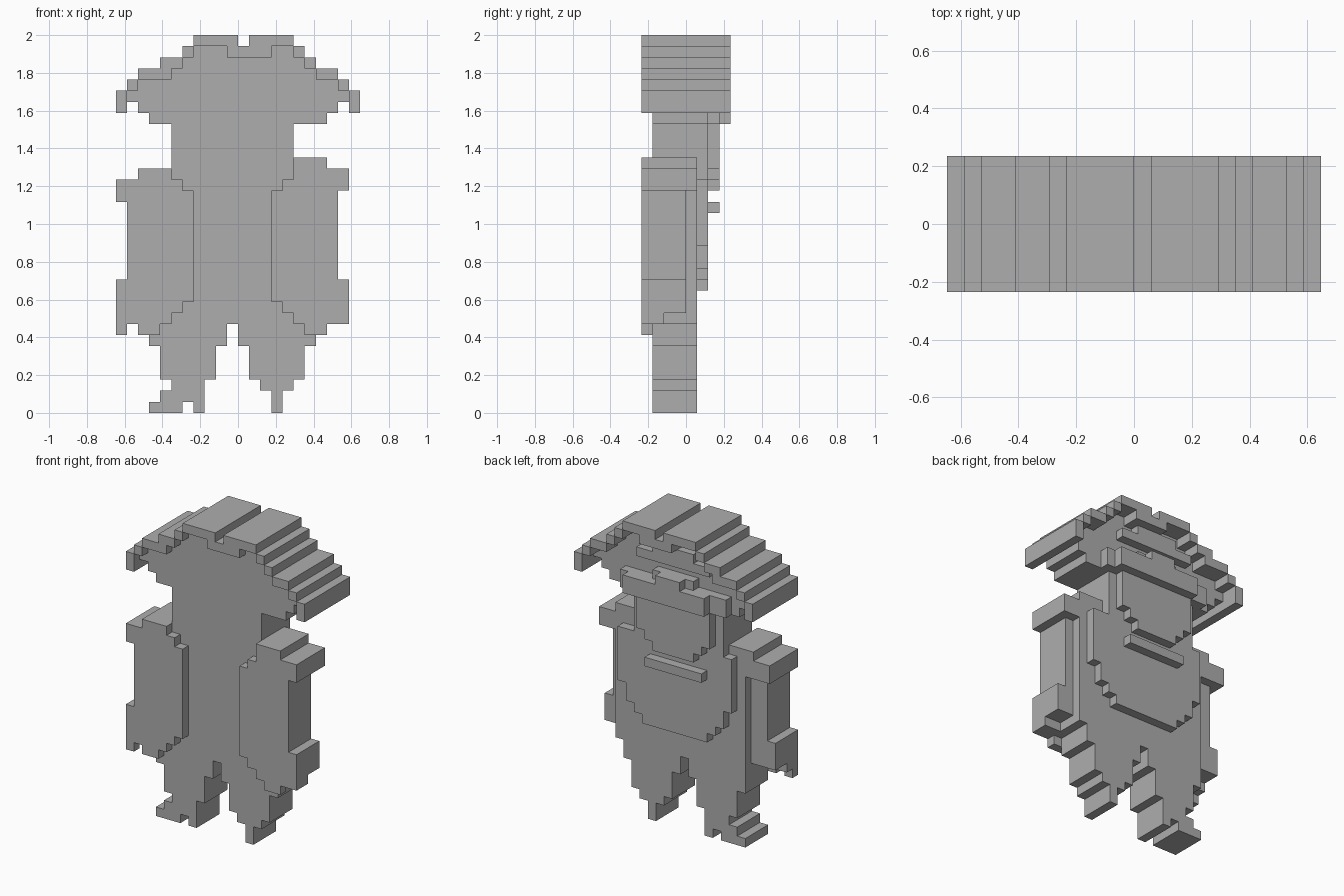
import bpy
import bmesh
from mathutils import Vector

CELL = 2 / 34  # edge length of one block

if "Cube" in bpy.data.objects:
    bpy.data.objects.remove(bpy.data.objects["Cube"], do_unlink=True)

clay = bpy.data.materials.new("clay_grey")
clay.use_nodes = True
grey = (0.42, 0.42, 0.42, 1)
clay.diffuse_color = grey
clay.node_tree.nodes["Principled BSDF"].inputs["Base Color"].default_value = grey


def slab(name, back, front, rows):
    """Extrude a blocky outline along y; each row is (bottom, top, left, right) in cells."""
    cells = {(x, z) for low, high, left, right in rows
             for z in range(low, high) for x in range(left, right)}
    bm = bmesh.new()
    for x, z in sorted(cells):
        corners = ((x, z), (x + 1, z), (x + 1, z + 1), (x, z + 1))
        bm.faces.new([bm.verts.new(Vector((cx, back, cz)) * CELL) for cx, cz in corners])
    bmesh.ops.remove_doubles(bm, verts=bm.verts[:], dist=CELL / 10)
    bmesh.ops.dissolve_limit(bm, angle_limit=0.01, verts=bm.verts[:], edges=bm.edges[:])
    result = bmesh.ops.extrude_face_region(bm, geom=bm.faces[:], use_keep_orig=True)
    moved = [v for v in result["geom"] if isinstance(v, bmesh.types.BMVert)]
    bmesh.ops.translate(bm, verts=moved, vec=(0, (front - back) * CELL, 0))
    bmesh.ops.recalc_face_normals(bm, faces=bm.faces[:])
    mesh = bpy.data.meshes.new(name)
    bm.to_mesh(mesh)
    bm.free()
    mesh.materials.append(clay)
    obj = bpy.data.objects.new(name, mesh)
    bpy.context.collection.objects.link(obj)
    return obj


# Hat: a one-block-thick stepped shell, mirrored apart from the crown
hat_rows = [(33, 34, -4, 0), (33, 34, 1, 5), (32, 33, -5, -4),
            (32, 33, -1, 3), (32, 33, 5, 6)]
for low, high, inner, outer in [(31, 32, 6, 7), (30, 31, 7, 9), (29, 30, 9, 10), (27, 29, 10, 11)]:
    hat_rows.append((low, high, inner, outer))
    hat_rows.append((low, high, -outer, -inner if low < 30 else 1 - inner))
slab("hat_shell", -4, 4, hat_rows)

# Head: recessed filling of the hat, then the narrower face and neck
slab("head", -3, 2, [
    (32, 33, -4, -1), (32, 33, 3, 5), (31, 32, -5, 6), (30, 31, -6, 7),
    (29, 30, -9, 9), (28, 29, -10, 10), (27, 28, -9, 9), (26, 27, -8, 8),
    (21, 26, -6, 5)])

# Raised layers of the face
slab("beard", 2, 3, [(22, 26, -5, 4), (21, 22, -4, 3), (20, 21, -3, 2)])
slab("cheeks", 2, 3, [(26, 28, -7, 6), (28, 29, -3, 2)])
slab("brow", 2, 3, [(30, 31, -5, 4), (31, 32, -3, 2)])
slab("moustache", 3, 4, [(26, 28, -5, 5), (28, 29, -2, 1)])

# Body with both tapered legs
slab("body_and_legs", -3, 1, [
    (8, 21, -8, 8), (6, 8, -8, -1), (6, 8, 0, 7),
    (3, 6, -7, -2), (2, 3, -6, -3), (1, 2, -7, -3), (0, 1, -8, -5), (0, 1, -4, -3),
    (3, 6, 1, 6), (2, 3, 2, 5), (0, 2, 3, 4)])
slab("belly", 1, 2, [(15, 21, -7, 7), (13, 15, -6, 6), (12, 13, -5, 5), (11, 12, -4, 4)])
slab("collar_bar", 2, 3, [(18, 19, -4, 3)])

# Arms: inner plate, outer limb, sleeve and hand
slab("left_arm_plate", -4, -3, [
    (20, 21, 4, 9), (10, 20, 3, 9), (9, 10, 4, 9), (8, 9, 5, 9), (7, 8, 6, 8)])
slab("right_arm_plate", -4, -3, [
    (20, 21, -10, -5), (10, 20, -10, -4), (9, 10, -10, -5), (8, 9, -10, -6), (7, 8, -9, -7)])
slab("left_limb", -3, 0, [(12, 20, 8, 9)])
slab("right_limb", -3, 0, [(12, 20, -10, -8)])
slab("left_sleeve", -4, 1, [(22, 23, 5, 8), (21, 22, 5, 10), (20, 21, 7, 10)])
slab("right_sleeve", -4, 1, [(21, 22, -9, -6), (19, 21, -11, -8)])
slab("left_hand", -4, 0, [(9, 12, 8, 10)])
slab("right_hand", -4, 0, [(9, 12, -11, -8)])
slab("left_finger", -4, -2, [(8, 9, 8, 10)])
slab("right_finger", -4, -2, [(8, 9, -11, -8)])
slab("right_thumb", -4, -3, [(7, 8, -11, -10)])
